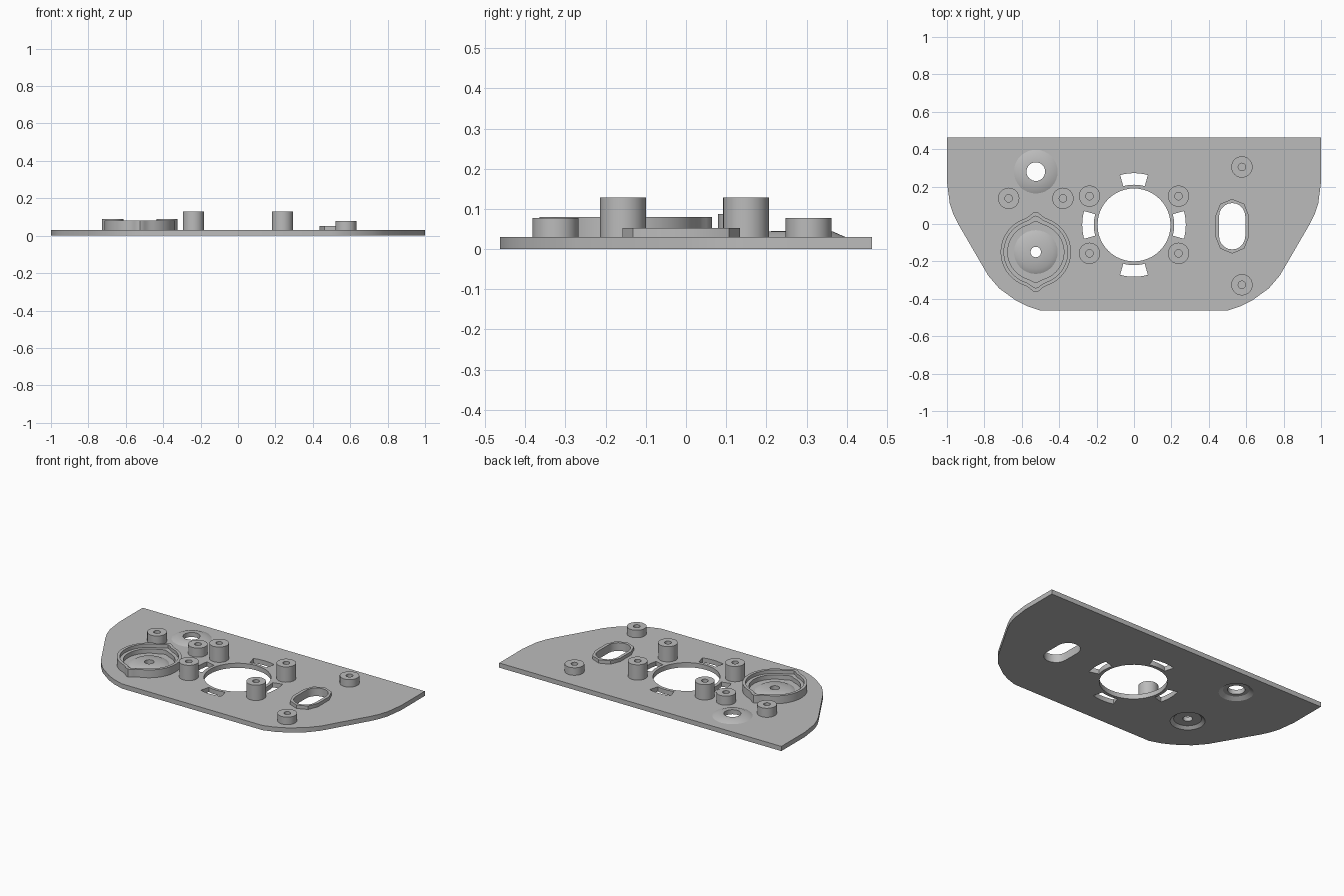
import bpy, bmesh
from math import cos, sin, pi, radians, exp

cube = bpy.data.objects.get("Cube")
if cube:
    bpy.data.objects.remove(cube, do_unlink=True)

grey = bpy.data.materials.new("satin_grey")
grey.use_nodes = True
colour = (0.5, 0.5, 0.5, 1)
grey.diffuse_color = colour
grey.node_tree.nodes["Principled BSDF"].inputs["Base Color"].default_value = colour

PLATE_TOP = 0.03


def finish(obj):
    """Weld, orient and shade a finished part."""
    bm = bmesh.new()
    bm.from_mesh(obj.data)
    bmesh.ops.remove_doubles(bm, verts=bm.verts, dist=0.00005)
    bmesh.ops.recalc_face_normals(bm, faces=bm.faces)
    bm.to_mesh(obj.data)
    bm.free()
    obj.data.materials.clear()
    obj.data.materials.append(grey)
    bpy.ops.object.select_all(action='DESELECT')
    obj.select_set(True)
    bpy.context.view_layer.objects.active = obj
    bpy.ops.object.shade_smooth_by_angle(angle=radians(30))


def slab(name, outlines, z0, z1):
    """Extrude a flat outline; further outlines become holes."""
    curve = bpy.data.curves.new(name, 'CURVE')
    curve.dimensions = '2D'
    curve.fill_mode = 'BOTH'
    curve.extrude = (z1 - z0) / 2
    for points in outlines:
        spline = curve.splines.new('POLY')
        spline.points.add(len(points) - 1)
        for p, (x, y) in zip(spline.points, points):
            p.co = (x, y, 0, 1)
        spline.use_cyclic_u = True
    obj = bpy.data.objects.new(name, curve)
    bpy.context.collection.objects.link(obj)
    bpy.ops.object.select_all(action='DESELECT')
    obj.select_set(True)
    bpy.context.view_layer.objects.active = obj
    bpy.ops.object.convert(target='MESH')
    obj = bpy.context.view_layer.objects.active
    for v in obj.data.vertices:
        v.co.z += (z0 + z1) / 2
    finish(obj)
    return obj


def lathe(name, cx, cy, profile, n=32):
    """Revolve a closed (radius, height) profile about a vertical axis."""
    bm = bmesh.new()
    rings = [[bm.verts.new((cx + r * cos(2 * pi * i / n), cy + r * sin(2 * pi * i / n), z))
              for i in range(n)] for r, z in profile]
    for a, b in zip(rings, rings[1:] + rings[:1]):
        for i in range(n):
            j = (i + 1) % n
            bm.faces.new((a[i], a[j], b[j], b[i]))
    mesh = bpy.data.meshes.new(name)
    bm.to_mesh(mesh)
    bm.free()
    obj = bpy.data.objects.new(name, mesh)
    bpy.context.collection.objects.link(obj)
    finish(obj)


def circle(cx, cy, r, n=32):
    return [(cx + r * cos(2 * pi * i / n), cy + r * sin(2 * pi * i / n)) for i in range(n)]


def stadium(cx, cy, w, h, n):
    """Upright rounded slot with half width w and half height h."""
    def half(side):
        return [(cx + w * cos(pi * i / n + side), cy + w * sin(pi * i / n + side)
                 + (h - w) * (1 if side == 0 else -1)) for i in range(n + 1)]
    return half(0) + half(pi)


def arc_slot(cx, cy, angle, r0, r1, spread):
    steps = [angle + spread * k / 3 for k in range(-3, 4)]
    return ([(cx + r1 * cos(a), cy + r1 * sin(a)) for a in steps]
            + [(cx + r0 * cos(a), cy + r0 * sin(a)) for a in reversed(steps)])


def lugged(cx, cy, r, lug, n=96):
    """Circle with a small pointed lug at its front and back."""
    points = []
    for i in range(n):
        a = 2 * pi * i / n
        rr = r + lug * exp(-(cos(a) / 0.16) ** 2)
        points.append((cx + rr * cos(a), cy + rr * sin(a)))
    return points


# Base plate with its openings
edge = [(1, 0.463), (1, 0.225), (0.985, 0.11), (0.965, 0.05), (0.94, 0), (0.78, -0.275),
        (0.72, -0.345), (0.63, -0.41), (0.57, -0.44), (0.5, -0.463)]
outline = edge + [(-x, y) for x, y in reversed(edge)]
dome_back, dome_front = (-0.525, 0.28), (-0.525, -0.15)
DOME_R = 0.117
slot = (0.525, -0.012)
holes = [circle(0, -0.005, 0.195, 48),
         circle(*dome_back, DOME_R), circle(*dome_front, DOME_R),
         stadium(*slot, 0.07, 0.124, 10)]
holes += [arc_slot(0, -0.005, k * pi / 2, 0.215, 0.277, radians(15.5)) for k in range(4)]
slab("base_plate", [outline] + holes, 0, PLATE_TOP)

# Raised rim around the slotted opening
slab("slot_rim", [stadium(*slot, 0.09, 0.146, 4), stadium(*slot, 0.07, 0.124, 10)],
     PLATE_TOP, 0.052)

# Pressed domes, hollow underneath, with a centre hole
for name, centre, hole, flat in (("back_dome", dome_back, 0.05, 0.075),
                                 ("front_dome", dome_front, 0.028, 0.08)):
    lathe(name, *centre, [(hole, 0.016), (flat, 0.016), (0.1, 0), (DOME_R, 0),
                          (DOME_R, PLATE_TOP), (flat + 0.01, 0.044), (hole, 0.045)])

# Round housing: tall lugged wall with a lower inner ledge
slab("housing_wall", [lugged(*dome_front, 0.188, 0.027), lugged(*dome_front, 0.17, 0.022)],
     PLATE_TOP, 0.08)
slab("housing_ledge", [lugged(*dome_front, 0.17, 0.022), lugged(*dome_front, 0.15, 0.012)],
     PLATE_TOP, 0.058)

# Screw posts with blind holes
posts = [("tall_post", x, y, 0.128) for x in (-0.238, 0.238) for y in (-0.157, 0.149)]
posts += [("side_post", 0.577, y, 0.078) for y in (-0.325, 0.305)]
posts += [("housing_post", x, 0.137, 0.088) for x in (-0.67, -0.38)]
for name, x, y, top in posts:
    lathe(name, x, y, [(0.02, PLATE_TOP), (0.057, PLATE_TOP), (0.057, top), (0.02, top)], 24)
